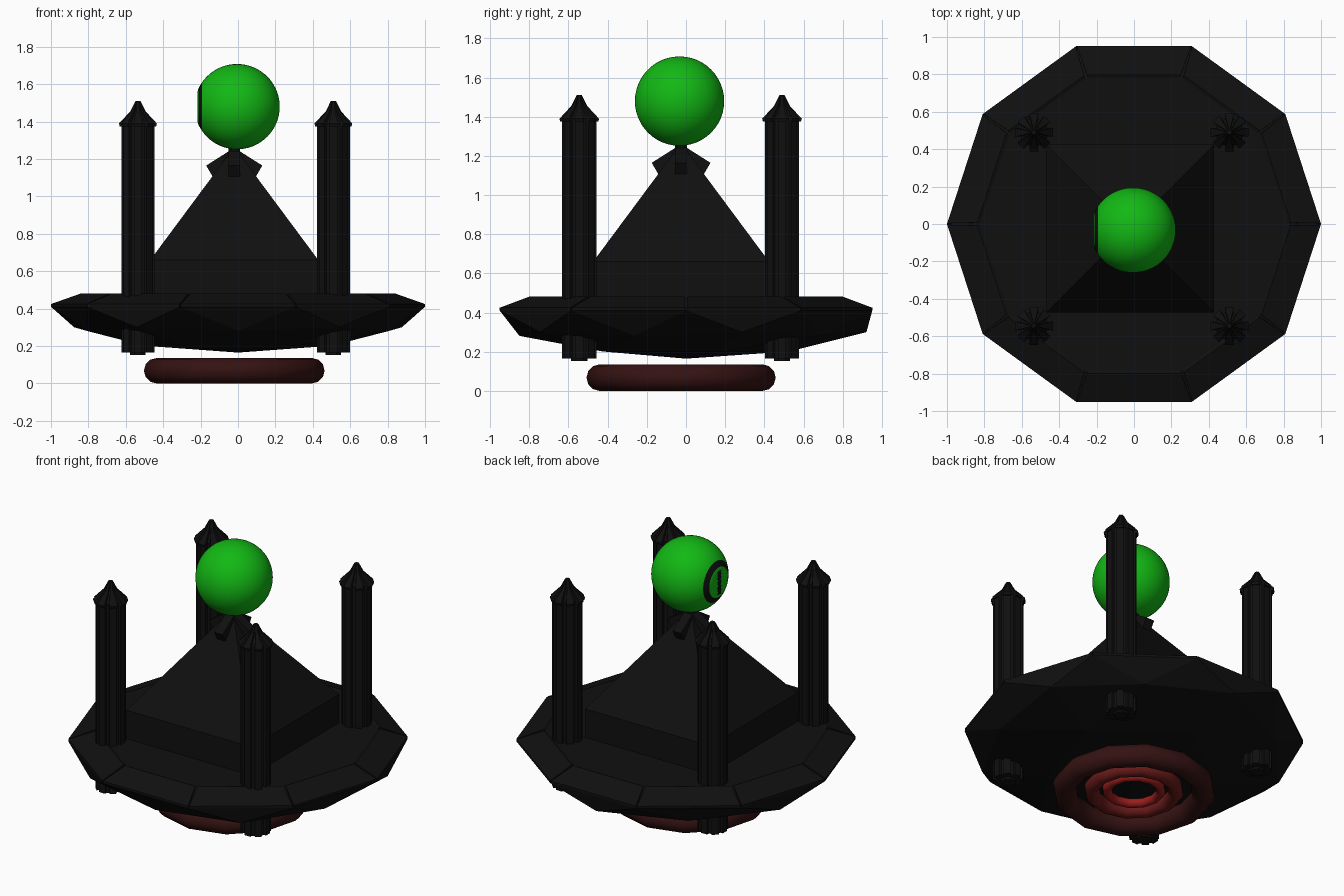
import bpy, bmesh, math
from mathutils import Matrix, Vector

old = bpy.data.objects.get("Cube")
if old:
    bpy.data.objects.remove(old, do_unlink=True)


def material(name, rgb):
    m = bpy.data.materials.new(name)
    m.use_nodes = True
    m.diffuse_color = (*rgb, 1)
    m.node_tree.nodes["Principled BSDF"].inputs["Base Color"].default_value = (*rgb, 1)
    return m


BLACK = material("black stone", (0.005, 0.005, 0.005))
GREEN = material("orb green", (0.006, 0.48, 0.007))
DARK_RED = material("dark red", (0.035, 0.006, 0.006))
RED = material("red", (0.14, 0.01, 0.01))
BRIGHT_RED = material("bright red", (0.32, 0.012, 0.012))
CX, CY = -0.02, -0.025


def finish(name, bm, *mats, smooth=False):
    bmesh.ops.recalc_face_normals(bm, faces=bm.faces)
    me = bpy.data.meshes.new(name)
    for f in bm.faces:
        f.smooth = smooth
    bm.to_mesh(me)
    bm.free()
    for m in mats:
        me.materials.append(m)
    ob = bpy.data.objects.new(name, me)
    bpy.context.collection.objects.link(ob)
    return ob


def loft(name, outline, levels, mat, centre=(0, 0)):
    """Stack scaled copies of an outline; levels are (z, scale)."""
    bm = bmesh.new()
    rings = [[bm.verts.new((centre[0] + x * s, centre[1] + y * s, z))
              for x, y in outline] for z, s in levels]
    n = len(outline)
    for a, b in zip(rings, rings[1:]):
        for i in range(n):
            j = (i + 1) % n
            bm.faces.new((a[i], a[j], b[j], b[i]))
    bm.faces.new(rings[0][::-1])
    bm.faces.new(rings[-1])
    return finish(name, bm, mat)


def polygon(n, turn=0.0):
    return [(math.cos(turn + math.tau * i / n), math.sin(turn + math.tau * i / n))
            for i in range(n)]


def gear(teeth, inner):
    pts = []
    for i in range(teeth):
        for off, r in ((-0.3, 1), (0.3, 1), (0.36, inner), (0.64, inner)):
            a = math.tau * (i + off) / teeth
            pts.append((r * math.cos(a), r * math.sin(a)))
    return pts


# Faceted lower hull: bottom half of a flattened icosphere
bm = bmesh.new()
bmesh.ops.create_icosphere(bm, subdivisions=2, radius=1)
bmesh.ops.delete(bm, geom=[v for v in bm.verts if v.co.z > 0.01], context='VERTS')
bmesh.ops.rotate(bm, verts=bm.verts, matrix=Matrix.Rotation(math.radians(-18), 3, 'Z'))
for v in bm.verts:
    k = 1.03 if -0.5 < v.co.z < -0.1 else 1
    v.co = (v.co.x * k, v.co.y * k, 0.41 + v.co.z * 0.245)
finish("lower_hull", bm, BLACK)

# Upper deck with ten bevelled rim panels
loft("deck", polygon(10), [(0.41, 0.985), (0.475, 0.83)], BLACK)
bm = bmesh.new()
for i in range(10):
    a0 = math.tau * i / 10
    a1 = a0 + math.tau / 10
    lo, hi = [], []
    for r, z, t in ((1, 0.41, 0.006), (1, 0.425, 0.006), (0.84, 0.482, 0.016), (0.81, 0.47, 0.016)):
        p = Vector((r * math.cos(a0), r * math.sin(a0), z))
        q = Vector((r * math.cos(a1), r * math.sin(a1), z))
        lo.append(bm.verts.new(p.lerp(q, t)))
        hi.append(bm.verts.new(q.lerp(p, t)))
    bm.faces.new(lo)
    bm.faces.new(hi[::-1])
    for k in range(4):
        j = (k + 1) % 4
        bm.faces.new((lo[k], hi[k], hi[j], lo[j]))
finish("rim_panels", bm, BLACK)

# Square hall with a pyramid roof
loft("pyramid_hall", polygon(4, math.pi / 4),
     [(0.45, 0.635), (0.66, 0.635), (1.255, 0.01)], BLACK, (CX, CY))

# Four claws at the peak that hold the orb
bm = bmesh.new()
for i in range(4):
    turn = Matrix.Rotation(math.pi / 2 * i, 3, 'Z')
    sides = [[bm.verts.new(turn @ Vector((r, t, z)) + Vector((CX, CY, 0)))
              for r, z in ((0, 1.26), (0.15, 1.165), (0.115, 1.105), (0, 1.16))]
             for t in (-0.03, 0.03)]
    a, b = sides
    bm.faces.new(a)
    bm.faces.new(b[::-1])
    for k in range(4):
        j = (k + 1) % 4
        bm.faces.new((a[k], b[k], b[j], a[j]))
finish("orb_claws", bm, BLACK)

# Fluted corner towers with pointed caps and feet below the hull
shaft, cap = gear(8, 0.82), gear(8, 0.72)
for side, x in (("right", -0.535), ("left", 0.51)):
    for end, y in (("front", -0.545), ("back", 0.49)):
        tag = f"{end}_{side}"
        loft(f"tower_{tag}", shaft, [(0.165, 0.09), (1.385, 0.09)], BLACK, (x, y))
        loft(f"tower_cap_{tag}", cap,
             [(1.375, 0.1), (1.39, 0.104), (1.455, 0.042), (1.51, 0.014)], BLACK, (x, y))
        loft(f"tower_foot_{tag}", polygon(8, math.pi / 8),
             [(0.152, 0.045), (0.2, 0.045)], BLACK, (x, y))

# Orb with an eye ring and slit on its right side
bm = bmesh.new()
bmesh.ops.create_uvsphere(bm, u_segments=48, v_segments=36, radius=0.228)
bmesh.ops.rotate(bm, verts=bm.verts, matrix=Matrix.Rotation(-math.pi / 2, 3, 'Y'))
for f in bm.faces:
    c = f.calc_center_median()
    angle = math.degrees(math.acos(max(-1, min(1, -c.x / c.length))))
    slit = angle < 20 and abs(c.y) < 0.018
    f.material_index = int(25 < angle < 35 or slit)
for v in bm.verts:
    v.co.x = max(v.co.x, -0.212)
bmesh.ops.translate(bm, verts=bm.verts, vec=(-0.005, -0.033, 1.48))
finish("orb", bm, GREEN, BLACK, smooth=True)

# Concentric glowing rings under the hull
for name, major, minor, mat in (("outer_ring", 0.415, 0.068, DARK_RED),
                                ("middle_ring", 0.25, 0.045, RED),
                                ("inner_ring", 0.16, 0.028, BRIGHT_RED)):
    bpy.ops.mesh.primitive_torus_add(major_radius=major, minor_radius=minor,
                                     major_segments=12, minor_segments=12,
                                     location=(CX, CY, 0.068))
    ring = bpy.context.object
    ring.name = name
    ring.data.materials.append(mat)
    bpy.ops.object.shade_smooth_by_angle(angle=math.radians(40))
